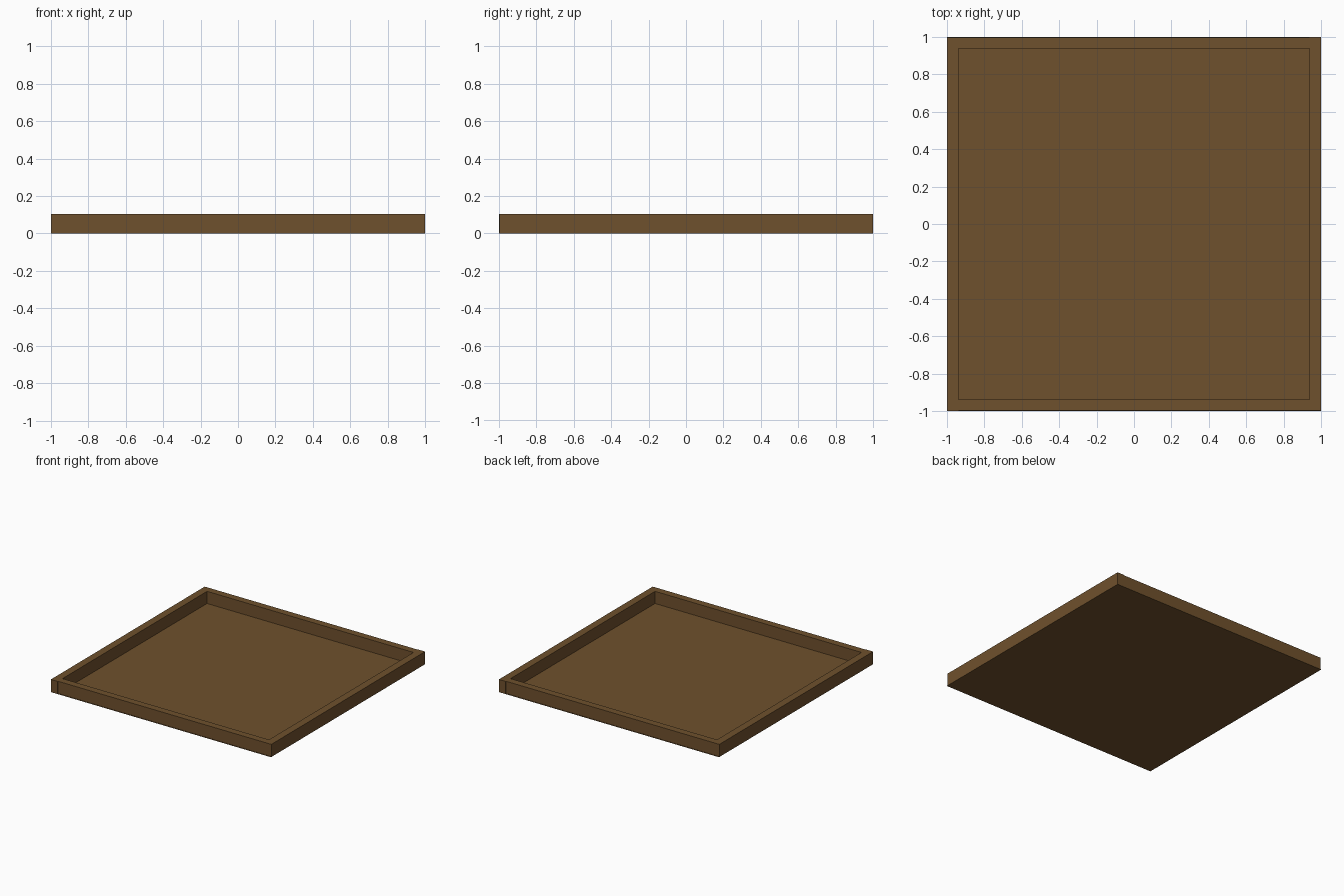
import bpy
from mathutils import Vector

cube = bpy.data.objects.get("Cube")
if cube:
    bpy.data.objects.remove(cube, do_unlink=True)

HEIGHT = 0.104   # overall height
WALL = 0.062     # rim thickness
FLOOR = 0.004    # base sheet thickness
INSET = 0.004    # front and back rims sit just inside the base edge

wood = bpy.data.materials.new("brown_wood")
wood.use_nodes = True
colour = (0.159, 0.082, 0.026, 1)
wood.diffuse_color = colour
bsdf = wood.node_tree.nodes["Principled BSDF"]
bsdf.inputs["Base Color"].default_value = colour
bsdf.inputs["Roughness"].default_value = 0.8


def box(name, low, high):
    """Flat-shaded box between two opposite corners."""
    low, high = Vector(low), Vector(high)
    bpy.ops.mesh.primitive_cube_add(size=1)
    ob = bpy.context.object
    ob.name = name
    centre, size = (low + high) / 2, high - low
    for v in ob.data.vertices:
        v.co = centre + v.co * size
    ob.data.materials.append(wood)
    return ob


# Base sheet
box("tray_floor", (-1, -1, 0), (1, 1, FLOOR))

# Rim boards, each butting against the side of the next
inner = 1 - WALL
outer = 1 - INSET
box("front_rim", (-inner, -outer, FLOOR), (1, -inner, HEIGHT))
box("back_rim", (-1, inner, FLOOR), (inner, outer, HEIGHT))
box("left_rim", (inner, -inner, FLOOR), (1, 1, HEIGHT))
box("right_rim", (-1, -1, FLOOR), (-inner, inner, HEIGHT))
